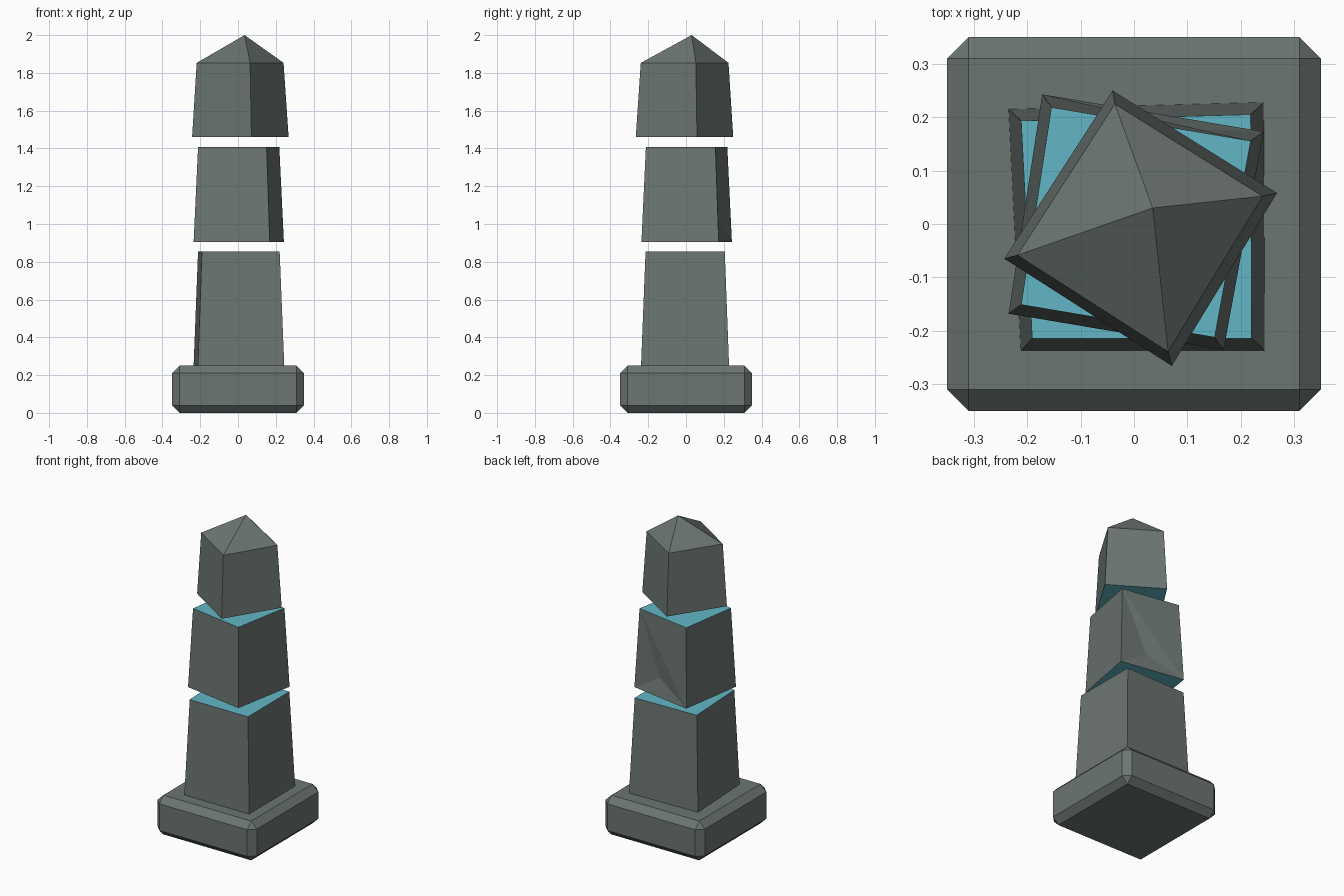
import bpy
import bmesh
from mathutils import Vector

default_cube = bpy.data.objects.get("Cube")
if default_cube:
    bpy.data.objects.remove(default_cube, do_unlink=True)


def make_material(name, colour):
    material = bpy.data.materials.new(name)
    material.use_nodes = True
    material.diffuse_color = colour
    shader = next(n for n in material.node_tree.nodes if n.type == "BSDF_PRINCIPLED")
    shader.inputs["Base Color"].default_value = colour
    return material


stone = make_material("dark stone", (0.15, 0.18, 0.17, 1))
glow = make_material("teal core", (0.12, 0.47, 0.56, 1))
TAPER = 0.9


def finish(name, bm):
    """Turn a bmesh into a flat-shaded object with both materials."""
    bmesh.ops.recalc_face_normals(bm, faces=bm.faces)
    mesh = bpy.data.meshes.new(name)
    bm.to_mesh(mesh)
    bm.free()
    mesh.materials.append(stone)
    mesh.materials.append(glow)
    obj = bpy.data.objects.new(name, mesh)
    bpy.context.collection.objects.link(obj)
    return obj


def make_block(name, corners, bottom, top, apex=None, dented=False):
    """Tapered block from a clockwise footprint starting at the back left corner.
    Broken ends are teal; an apex closes the top with a stone pyramid."""
    bm = bmesh.new()
    lower = [bm.verts.new((x, y, bottom)) for x, y in corners]
    upper = [bm.verts.new((x * TAPER, y * TAPER, top)) for x, y in corners]
    bm.faces.new(lower).material_index = 1
    tip = bm.verts.new(apex) if apex else None
    if not tip:
        bm.faces.new(upper).material_index = 1

    count = len(corners)
    for i in range(count):
        j = (i + 1) % count
        if tip:
            bm.faces.new((upper[i], upper[j], tip))
        if dented and i == 0:
            # Shallow chip low on the back face
            bm.faces.new((lower[i], upper[i], upper[j]))
            chip = lower[j].co.lerp(lower[i].co, 0.43)
            chip += (upper[j].co - lower[j].co) * 0.22 - Vector((0, 0.02, 0))
            centre = bm.verts.new(chip)
            rim = (lower[i], upper[j], lower[j])
            for k in range(len(rim)):
                bm.faces.new((rim[k - 1], rim[k], centre))
        else:
            bm.faces.new((lower[i], lower[j], upper[j], upper[i]))
    return finish(name, bm)


# Chamfered plinth
WIDTH, HEIGHT = 0.7, 0.25
bm = bmesh.new()
bmesh.ops.create_cube(bm, size=1)
bmesh.ops.scale(bm, vec=(WIDTH, WIDTH, HEIGHT), verts=bm.verts)
bmesh.ops.translate(bm, vec=(0, 0, HEIGHT / 2), verts=bm.verts)
bmesh.ops.bevel(bm, geom=bm.edges[:], offset=0.04, segments=1,
                affect="EDGES", profile=0.5)
finish("plinth", bm)

# Three twisted, floating pieces of the broken shaft
make_block("lower_shaft",
           [(-0.235, 0.215), (0.243, 0.228), (0.245, -0.238), (-0.212, -0.238)],
           bottom=HEIGHT, top=0.855)
make_block("middle_shaft",
           [(-0.172, 0.243), (0.243, 0.173), (0.168, -0.236), (-0.235, -0.168)],
           bottom=0.905, top=1.407, dented=True)
make_block("pointed_top",
           [(-0.04, 0.25), (0.268, 0.058), (0.071, -0.266), (-0.243, -0.065)],
           bottom=1.46, top=1.853, apex=(0.035, 0.03, 2))
